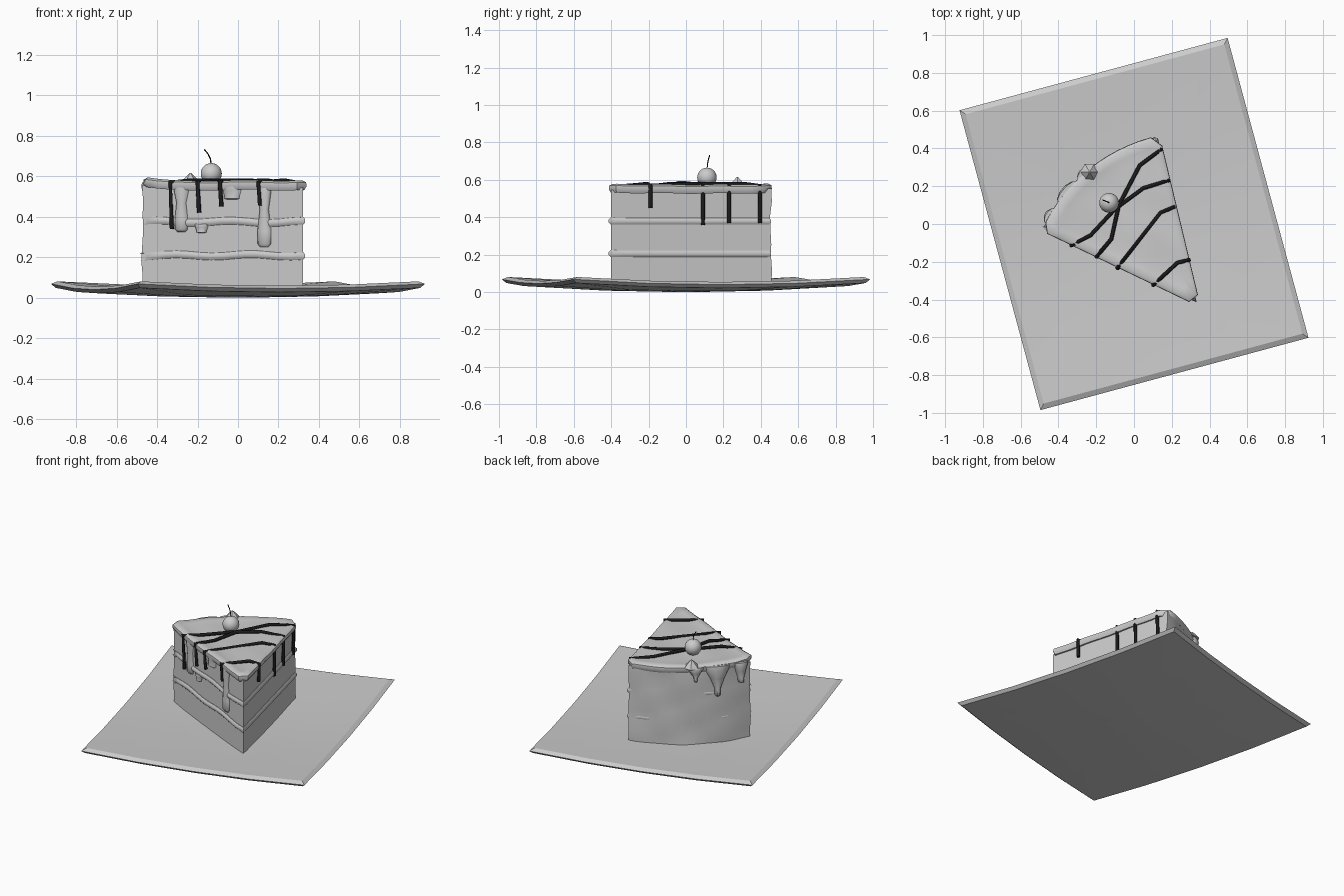
import bpy, bmesh, math
from mathutils import Vector

if "Cube" in bpy.data.objects:
    bpy.data.objects.remove(bpy.data.objects["Cube"])

TIP, LEFT, RIGHT = Vector((0.32, -0.40)), Vector((-0.47, -0.02)), Vector((0.12, 0.435))
A_R = math.atan2(0.835, -0.20)
A_L = math.atan2(0.38, -0.79)
R = 0.865


def loft(name, rings, angle=40):
    """Skin closed rings of points and close both ends with fans."""
    bm = bmesh.new()
    vr = [[bm.verts.new(p) for p in r] for r in rings]
    n = len(vr[0])
    for a, b in zip(vr, vr[1:]):
        for i in range(n):
            bm.faces.new((a[i], a[(i + 1) % n], b[(i + 1) % n], b[i]))
    for r in (vr[0], vr[-1]):
        c = bm.verts.new(sum((v.co for v in r), Vector()) / n)
        for i in range(n):
            bm.faces.new((r[i], r[(i + 1) % n], c))
    bmesh.ops.recalc_face_normals(bm, faces=bm.faces)
    me = bpy.data.meshes.new(name)
    bm.to_mesh(me)
    bm.free()
    ob = bpy.data.objects.new(name, me)
    bpy.context.collection.objects.link(ob)
    bpy.context.view_layer.objects.active = ob
    bpy.ops.object.select_all(action='DESELECT')
    ob.select_set(True)
    bpy.ops.object.shade_smooth_by_angle(angle=math.radians(angle))
    return ob


def polar(a, r):
    return TIP + Vector((math.cos(a), math.sin(a))) * r


def side(a, b, r, n=14):
    """Points on a straight side, held back from its corners by r."""
    d = (b - a).normalized() * r
    return [(a + d).lerp(b - d, i / n) for i in range(n + 1)]


def wedge(off=0.0, r=0.0):
    """Cake slice outline grown outward by off, corners cut by r."""
    k = r / R
    arc = [polar(A_R + k + (A_L - A_R - 2 * k) * i / 12, R) for i in range(13)]
    pts = side(LEFT, TIP, r) + side(TIP, RIGHT, r) + arc
    clean = []
    for p in pts:
        if not clean or (p - clean[-1]).length > 1e-3:
            clean.append(p)
    if (clean[0] - clean[-1]).length < 1e-3:
        clean.pop()
    out, n = [], len(clean)
    for i, p in enumerate(clean):
        t1 = (p - clean[i - 1]).normalized()
        t2 = (clean[(i + 1) % n] - p).normalized()
        n1, n2 = Vector((t1.y, -t1.x)), Vector((t2.y, -t2.x))
        m = (n1 + n2).normalized()
        out.append(p + m * off / max(m.dot(n1), 0.6))
    return out


def wave(p, s=0.0):
    """Gentle unevenness of cream."""
    return math.sin(p.x * 17 + s) * 0.6 + math.sin(p.y * 23 + p.x * 9 + 2 * s) * 0.4


def on_front(p):
    """1 on the cut side facing front-left, 0 elsewhere."""
    nrm = Vector((-0.38, -0.79)).normalized()
    return 1.0 if (p - TIP).dot(nrm) > -0.01 else 0.0


# Plate: shallow dished rectangle with a rolled rim
def plate_ring(s, z):
    c = [(-0.735, -0.822), (0.735, -0.822), (0.735, 0.822), (-0.735, 0.822)]
    ca, sa = math.cos(math.radians(15.1)), math.sin(math.radians(15.1))
    ring = []
    for i in range(4):
        a, b = Vector(c[i]), Vector(c[(i + 1) % 4])
        for j in range(4):
            p = a.lerp(b, j / 4) * s
            ring.append((p.x * ca - p.y * sa, p.x * sa + p.y * ca, z + 0.042 * p.length_squared))
    return ring


loft("plate", [plate_ring(s, z) for s, z in
               ((0.05, 0), (0.5, 0), (0.975, 0), (1, 0.017), (0.965, 0.033), (0.5, 0.033), (0.05, 0.033))], 25)

# Sponge body
loft("sponge", [[(p.x, p.y, z) for p in wedge()] for z in (0.035, 0.545)])

# Cream fillings, wavy on the front cut
for name, zc, ph in (("lower_cream", 0.205, 0.5), ("upper_cream", 0.378, 2.2)):
    rings = []
    for dz, off in ((-0.018, -0.01), (-0.018, 0.003), (-0.008, 0.011), (0.008, 0.011), (0.018, 0.003), (0.018, -0.01)):
        rings.append([(p.x, p.y, zc + dz + 0.010 * on_front(b) * wave(b, ph))
                      for p, b in zip(wedge(off), wedge())])
    loft(name, rings, 50)

# Frosting wall on the rounded back
rings = []
for k in range(8):
    z = 0.035 + 0.52 * k / 7
    outer, inner = [], []
    for i in range(15):
        a = A_R + (A_L - A_R) * i / 14
        p = polar(a, R)
        bump = 0.004 * math.sin(i * 1.3 + k * 1.1) + 0.003 * math.sin(k * 2.3 - i * 0.7)
        outer.append((*polar(a, R + 0.014 + bump), z))
        inner.append((*polar(a, R - 0.02), z))
    rings.append(outer + inner[::-1])
loft("back_frosting", rings)

# Top frosting: overhanging slab with an uneven surface
cen = Vector((-0.02, 0.04))
rings = []
for z, off, s in ((0.535, -0.01, 1), (0.53, 0.014, 1), (0.548, 0.024, 1), (0.568, 0.022, 1), (0.578, 0.006, 1),
                  (0.573, -0.01, 0.93), (0.570, 0, 0.75), (0.571, 0, 0.5), (0.570, 0, 0.25)):
    ring = []
    for p in wedge(off, 0.035):
        q = cen + (p - cen) * s
        lift = 0.02 * math.exp(-((q - LEFT).length / 0.09) ** 2)
        ring.append((q.x, q.y, z + lift + 0.005 * wave(q, 1.0)))
    rings.append(ring)
loft("top_frosting", rings, 50)


# Frosting drips: flattened tapering tubes
def drip(name, pos, out, ztop, zbot, wt, wm, wb, depth):
    out = out.normalized()
    tan = Vector((-out.y, out.x))
    rings = []
    for t, w, d in ((0, wt, 0.8), (0.15, wt * 0.9, 1), (0.4, wm, 0.8), (0.75, wb, 0.85), (0.95, wb * 0.95, 0.9), (1, wb * 0.6, 0.4)):
        ring = []
        for i in range(10):
            a = 2 * math.pi * i / 10
            q = pos + tan * math.cos(a) * w + out * math.sin(a) * depth * d
            ring.append((q.x, q.y, ztop + (zbot - ztop) * t))
        rings.append(ring)
    return loft(name, rings, 50)


def front_point(x):
    return TIP.lerp(LEFT, (TIP.x - x) / (TIP.x - LEFT.x))


front_out = Vector((-0.38, -0.79))
for i, (x, zt, zb, wt, wm, wb) in enumerate((
        (-0.28, 0.565, 0.325, 0.045, 0.026, 0.036), (0.13, 0.56, 0.25, 0.04, 0.024, 0.038),
        (-0.03, 0.56, 0.485, 0.055, 0.05, 0.042), (-0.18, 0.365, 0.32, 0.04, 0.034, 0.028))):
    drip(f"front_drip_{i + 1}", front_point(x), front_out, zt, zb, wt, wm, wb, 0.024)
for i, (deg, zt, zb, wt, wm, wb) in enumerate((
        (140, 0.57, 0.36, 0.085, 0.05, 0.018), (150, 0.57, 0.43, 0.05, 0.035, 0.02),
        (131, 0.57, 0.47, 0.06, 0.035, 0.012))):
    a = math.radians(deg)
    drip(f"back_drip_{i + 1}", polar(a, R + 0.01), polar(a, 1) - TIP, zt, zb, wt, wm, wb, 0.04)

# Small frosting peak at the back edge
loft("frosting_peak", [[(-0.235 + r * math.cos(a), 0.275 + r * math.sin(a), z) for a in
                        (i * math.pi / 3 for i in range(6))] for r, z in ((0.05, 0.565), (0.025, 0.595), (0.004, 0.615))])

# Chocolate drizzle lines running over both cut edges
dark = bpy.data.materials.new("chocolate")
dark.diffuse_color = (0.01, 0.01, 0.01, 1)
dark.use_nodes = True
dark.node_tree.nodes["Principled BSDF"].inputs["Base Color"].default_value = dark.diffuse_color


def tube(name, pts, radius, mat=None):
    cu = bpy.data.curves.new(name, 'CURVE')
    cu.dimensions = '3D'
    cu.bevel_depth, cu.bevel_resolution, cu.use_fill_caps = radius, 1, True
    sp = cu.splines.new('POLY')
    sp.points.add(len(pts) - 1)
    for v, p in zip(sp.points, pts):
        v.co = (*p, 1)
    ob = bpy.data.objects.new(name, cu)
    bpy.context.collection.objects.link(ob)
    if mat:
        cu.materials.append(mat)


for i, (zr, path, zf) in enumerate((
        (0.37, [(0.14, 0.395), (0.03, 0.31), (-0.08, 0.10), (-0.12, -0.08), (-0.20, -0.175)], 0.42),
        (0.37, [(0.18, 0.23), (0.05, 0.19), (-0.10, 0.08), (-0.23, -0.06), (-0.335, -0.115)], 0.34),
        (0.36, [(0.21, 0.09), (0.14, 0.06), (-0.09, -0.235)], 0.45),
        (0.45, [(0.29, -0.19), (0.23, -0.205), (0.10, -0.325)], 0.455))):
    top = [(x, y, 0.579) for x, y in path]
    (x0, y0), (x1, y1) = path[0], path[-1]
    pts = [(x0, y0, zr), (x0 + 0.003, y0, 0.57)] + top[1:-1] + [(x1, y1, 0.57), (x1 + 0.008, y1 + 0.004, zf)]
    tube(f"drizzle_{i + 1}", pts, 0.011, dark)

# Cherry with stem
bpy.ops.mesh.primitive_uv_sphere_add(segments=24, ring_count=14, radius=0.052, location=(-0.132, 0.112, 0.613))
bpy.context.object.name = "cherry"
bpy.ops.object.shade_smooth()
tube("cherry_stem", [(-0.132, 0.112, 0.65), (-0.136, 0.115, 0.685), (-0.148, 0.12, 0.71), (-0.166, 0.127, 0.732)], 0.003, dark)
